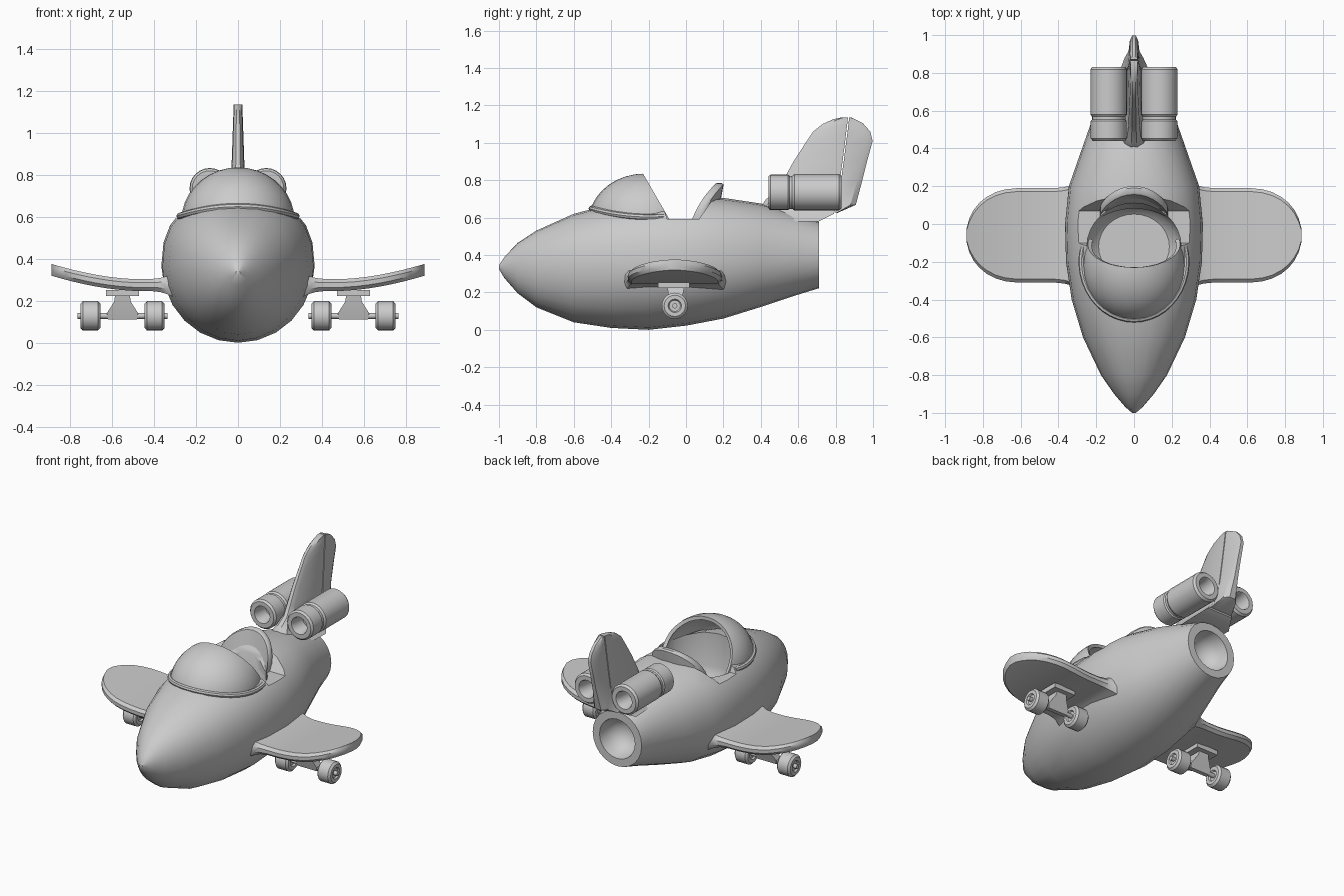
import bpy, bmesh
from math import sin, cos, pi, radians, sqrt
from mathutils import Vector

cube = bpy.data.objects.get("Cube")
if cube:
    bpy.data.objects.remove(cube)

grey = bpy.data.materials.new("plain_grey")
grey.use_nodes = True
grey.diffuse_color = (0.6, 0.6, 0.6, 1)
grey.node_tree.nodes["Principled BSDF"].inputs["Base Color"].default_value = (0.6, 0.6, 0.6, 1)


def finish(name, bm):
    """Turn a bmesh into a named object in the scene."""
    bmesh.ops.recalc_face_normals(bm, faces=bm.faces)
    mesh = bpy.data.meshes.new(name)
    bm.to_mesh(mesh)
    bm.free()
    mesh.materials.append(grey)
    ob = bpy.data.objects.new(name, mesh)
    bpy.context.collection.objects.link(ob)
    return ob


def loft(name, rings):
    """Skin a list of equal rings and cap both ends."""
    bm = bmesh.new()
    loops = [[bm.verts.new(p) for p in ring] for ring in rings]
    n = len(loops[0])
    for a, b in zip(loops, loops[1:]):
        for i in range(n):
            j = (i + 1) % n
            bm.faces.new((a[i], a[j], b[j], b[i]))
    bm.faces.new(loops[0])
    bm.faces.new(loops[-1])
    return finish(name, bm)


def lathe(name, center, profile, axis="Y", n=20):
    """Turn (radius, offset) points round an axis."""
    rings = []
    for r, h in profile:
        ring = []
        for i in range(n):
            u, v = r * cos(2 * pi * i / n), r * sin(2 * pi * i / n)
            p = (h, u, v) if axis == "X" else (u, h, v)
            ring.append(Vector(center) + Vector(p))
        rings.append(ring)
    return loft(name, rings)


def activate(ob):
    bpy.ops.object.select_all(action="DESELECT")
    ob.select_set(True)
    bpy.context.view_layer.objects.active = ob


def apply_modifier(ob, kind, **settings):
    mod = ob.modifiers.new(kind.title(), kind)
    for key, value in settings.items():
        setattr(mod, key, value)
    activate(ob)
    bpy.ops.object.modifier_apply(modifier=mod.name)


def cut(ob, cutter):
    apply_modifier(ob, "BOOLEAN", object=cutter, operation="DIFFERENCE", solver="EXACT")
    bpy.data.objects.remove(cutter)


# Fuselage: y, half width, bottom, top, height of the widest point
stations = [
    (-1, .01, .325, .345, .335), (-.97, .045, .275, .39, .335),
    (-.9, .105, .195, .465, .335), (-.8, .175, .12, .53, .34),
    (-.6, .27, .04, .62, .35), (-.4, .33, .01, .672, .36),
    (-.2, .36, 0, .70, .36), (0, .365, .022, .71, .365),
    (.2, .345, .06, .705, .37), (.4, .275, .122, .675, .385),
    (.58, .212, .182, .625, .395), (.71, .177, .222, .577, .4),
]


def section(y, w, low, high, mid, n=24):
    ring = []
    e = 2 / (2 + .4 * (w / .365) ** 2)
    for i in range(n):
        c, s = cos(2 * pi * i / n), sin(2 * pi * i / n)
        if s > 0:
            x = w * abs(c) ** e * (1 if c > 0 else -1)
            z = mid + (high - mid) * s ** e
        else:
            x, z = w * c, mid + (mid - low) * s
        ring.append((x, y, z))
    return ring


body = loft("fuselage", [section(*s) for s in stations])

# Cockpit tub, lowered side rims and tail nozzle
tub = loft("tub_cutter", [
    [(.25 * k * cos(a * pi / 16), -.12 + .23 * k * sin(a * pi / 16), z) for a in range(32)]
    for z, k in ((.36, .75), (.39, .9), (.46, 1), (1, 1))])
cut(body, tub)
rim = loft("rim_cutter", [
    [(-.45, a, z), (.45, a, z), (.45, b, z), (-.45, b, z)]
    for z, a, b in ((.592, -.1, .07), (1, -.25, .35))])
cut(body, rim)
cut(body, lathe("nozzle_cutter", (0, .71, .4),
                [(.128, .05), (.128, 0), (.118, -.06), (.09, -.11), (.04, -.14)], n=24))

# Windshield: ellipsoid shell with a slanted rear opening
bm = bmesh.new()
bmesh.ops.create_uvsphere(bm, u_segments=28, v_segments=18, radius=1)
for v in bm.verts:
    v.co = Vector((v.co.x * .27, v.co.y * .3 - .22, v.co.z * .255 + .58))
for point, normal in (((0, -.23, .835), (0, .225, .13)), ((0, 0, .57), (0, 0, -1))):
    bmesh.ops.bisect_plane(bm, geom=bm.verts[:] + bm.edges[:] + bm.faces[:],
                           plane_co=point, plane_no=normal, clear_outer=True)
shield = finish("windshield", bm)
apply_modifier(shield, "SOLIDIFY", thickness=.022, offset=-1)

# Raised bead round the foot of the windshield
bead_rings = []
for i in range(25):
    a = radians(-105 + 210 * i / 24)
    out = Vector((sin(a), -cos(a), 0))
    mid = Vector((.278 * sin(a), -.2 - .305 * cos(a), .603 + .045 * cos(a) ** 2))
    bead_rings.append([mid + out * .016 * cos(t * pi / 4) + Vector((0, 0, .016 * sin(t * pi / 4)))
                       for t in range(8)])
loft("windshield_bead", bead_rings)

# Curved seat back
seat_rings = []
for i in range(17):
    x = -.18 * cos(pi * i / 16)
    top = .6 + .185 * sqrt(max(0, 1 - (x / .18) ** 2)) ** .9
    y0 = .082 - 1.5 * x * x
    y1 = y0 + .4 * (top - .6)
    seat_rings.append([(x, y0, .45), (x, y1, top - .006), (x, y1 + .01, top),
                       (x, y1 + .035, top), (x, y1 + .045, top - .008), (x, y0 + .06, .45)])
loft("seat_back", seat_rings)


# Tail fin and rudder, lofted upward
def half_thickness(z):
    return .034 - .035 * max(0, z - .75) + 4 * max(0, .74 - z) ** 2


def fin_ring(z, a, b, front):
    t, k = half_thickness(z), min(.028, .4 * (b - a))
    if front:
        pts = [(a, .35 * t), (a + k, .9 * t), (b, t)]
    else:
        pts = [(a, t), (b - k, .9 * t), (b, .4 * t)]
    return [(x, y, z) for y, x in pts] + [(-x, y, z) for y, x in reversed(pts)]


fin_rows = [(.58, .36, .71), (.62, .38, .79), (.66, .40, .803), (.70, .43, .81),
            (.74, .488, .815), (.80, .52, .823), (.9, .575, .837), (1, .64, .85),
            (1.06, .68, .857), (1.1, .73, .862), (1.125, .785, .865), (1.135, .83, .866)]
rudder_rows = [(.625, .798, .81), (.668, .81, .908), (.8, .829, .943), (.9, .843, .968),
               (1.01, .857, .998), (1.06, .864, .985), (1.105, .869, .945), (1.135, .872, .885)]
loft("tail_fin", [fin_ring(*r, True) for r in fin_rows])
loft("rudder", [fin_ring(*r, False) for r in rudder_rows])


def wing_ring(x, side):
    tip = max(0, (x - .6) / .289)
    half = .25 * sqrt(max(.02, 1 - tip ** 2.3))
    root = max(0, .42 - x)
    half += 2 * root ** 2
    t = .028 + 2.2 * root ** 2
    z = .275 + .07 * (max(0, x - .48) / .4) ** 1.7
    k = min(.018, half * .3)
    pts = [(-half, -.4 * t), (-half, .4 * t), (k - half, t), (half - k, t),
           (half, .4 * t), (half, -.4 * t), (half - k, -t), (k - half, -t)]
    return [(side * x, y - .06, z + h) for y, h in pts]


for side, label in ((1, "left"), (-1, "right")):
    # Wing with an upturned rounded tip
    xs = (.3, .34, .37, .42, .5, .56, .62, .68, .73, .78, .82, .85, .872, .887)
    loft(label + "_wing", [wing_ring(x, side) for x in xs])

    # Engine tube with a grooved band and open ends
    lathe(label + "_engine", (side * .134, 0, .735), [
        (.045, .54), (.052, .45), (.056, .44), (.084, .44), (.095, .452), (.095, .545),
        (.088, .553), (.088, .568), (.097, .58), (.097, .818), (.086, .832),
        (.058, .832), (.052, .82), (.045, .72)], n=24)

    # Wheel truck: mounting plate, hanger, axle and two wheels
    cx = side * .55
    loft(label + "_truck_plate", [
        [(cx - .078, -.15, z), (cx + .078, -.15, z), (cx + .078, .02, z), (cx - .078, .02, z)]
        for z in (.222, .252)])
    loft(label + "_truck_hanger", [
        [(cx - w, y - d, z), (cx + w, y - d, z), (cx + w, y + d, z), (cx - w, y + d, z)]
        for z, w, y, d in ((.112, .07, -.06, .014), (.14, .075, -.06, .022),
                           (.195, .04, -.055, .04), (.226, .035, -.055, .045))])
    lathe(label + "_axle", (cx, -.06, .128), [(.014, -.215), (.014, .215)], "X", 12)
    for k, place in ((-1, "inner"), (1, "outer")):
        lathe(label + "_" + place + "_wheel", (cx + side * k * .153, -.06, .128), [
            (.03, -.038), (.036, -.048), (.057, -.048), (.07, -.036),
            (.07, .036), (.057, .048), (.036, .048), (.03, .038)], "X")

# Smooth shading with crisp edges
for ob in list(bpy.context.scene.objects):
    if ob.type == "MESH":
        activate(ob)
        bpy.ops.object.shade_smooth_by_angle(angle=radians(35))
